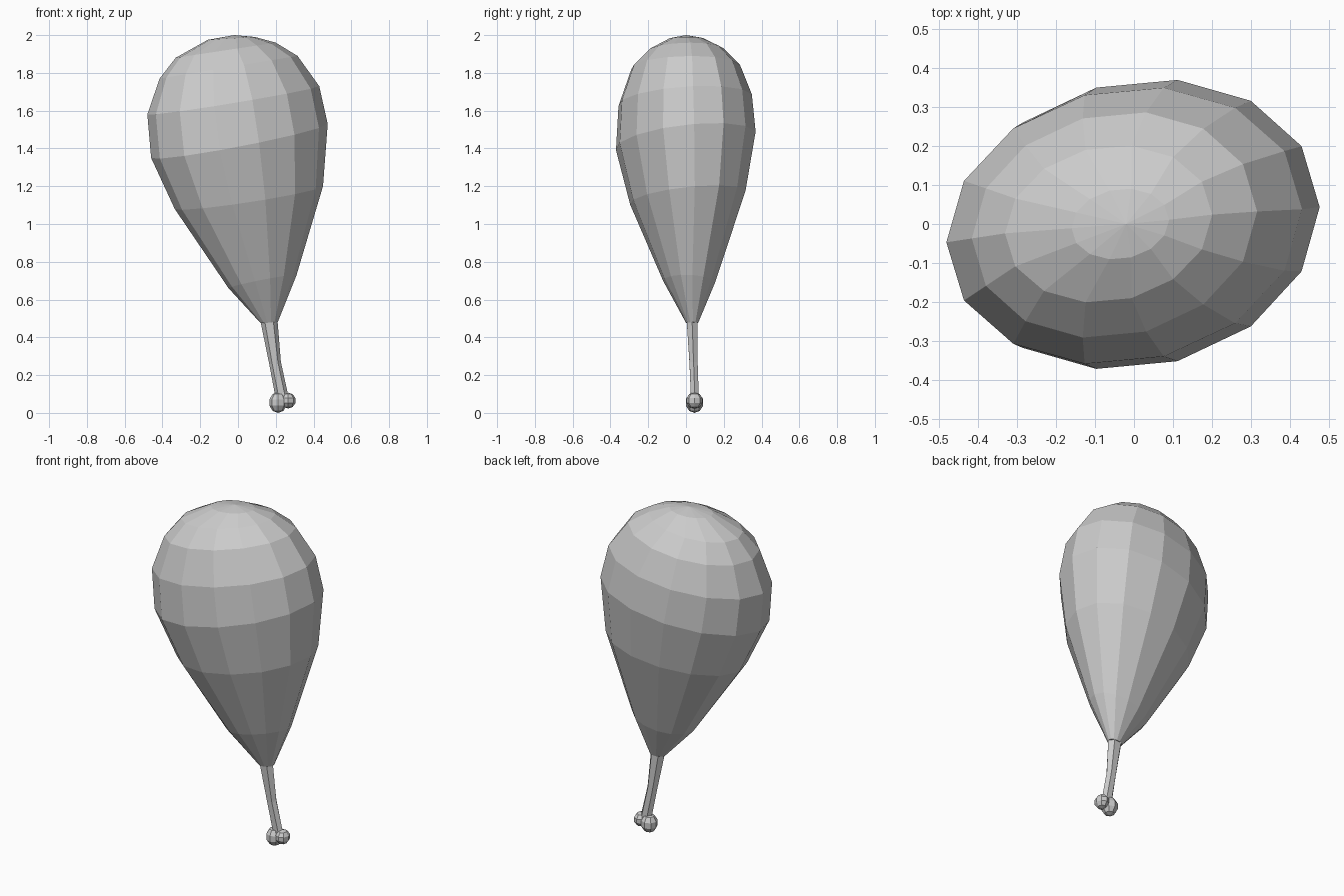
import bpy, bmesh
from math import cos, sin, pi
from mathutils import Matrix

if "Cube" in bpy.data.objects:
    bpy.data.objects.remove(bpy.data.objects["Cube"])


def make_object(name, bm):
    bmesh.ops.recalc_face_normals(bm, faces=bm.faces)
    mesh = bpy.data.meshes.new(name)
    bm.to_mesh(mesh)
    bm.free()
    obj = bpy.data.objects.new(name, mesh)
    bpy.context.collection.objects.link(obj)
    return obj


def loft(name, rings, sides, skew=0.0, top=None):
    """Rings are (x left, z left, x right, z right, y front, y back, z rise to back)."""
    bm = bmesh.new()
    loops = []
    for xl, zl, xr, zr, yf, yb, rise in rings:
        loop = []
        for i in range(sides):
            c, s = cos(2 * pi * i / sides), sin(2 * pi * i / sides)
            loop.append(bm.verts.new((
                (xl + xr) / 2 + (xr - xl) / 2 * c,
                (yf + yb) / 2 + (yb - yf) / 2 * (s + skew * c),
                (zl + zr) / 2 + (zr - zl) / 2 * c + rise * s)))
        loops.append(loop)
    for a, b in zip(loops, loops[1:]):
        for i in range(sides):
            j = (i + 1) % sides
            bm.faces.new((a[i], a[j], b[j], b[i]))
    bm.faces.new(loops[0])
    if top:
        tip = bm.verts.new(top)
        for i in range(sides):
            bm.faces.new((loops[-1][i], loops[-1][(i + 1) % sides], tip))
    else:
        bm.faces.new(loops[-1])
    return make_object(name, bm)


# Pear-shaped meat, made of tilted oval rings
loft("meat", [
    (0.12, 0.475, 0.21, 0.48, 0.00, 0.065, 0.0),
    (-0.05, 0.66, 0.31, 0.73, -0.12, 0.155, -0.01),
    (-0.335, 1.08, 0.45, 1.20, -0.295, 0.315, 0.025),
    (-0.46, 1.35, 0.475, 1.53, -0.37, 0.368, 0.03),
    (-0.48, 1.58, 0.43, 1.73, -0.357, 0.348, 0.015),
    (-0.415, 1.77, 0.315, 1.89, -0.29, 0.285, 0.0),
    (-0.33, 1.88, 0.20, 1.96, -0.20, 0.20, 0.0),
    (-0.16, 1.975, 0.09, 1.99, -0.09, 0.09, 0.0),
], 14, 0.12, (-0.02, 0.0, 2.0))

# Thin bone shaft
loft("bone_shaft", [
    (0.19, 0.06, 0.275, 0.075, 0.02, 0.07, 0.0),
    (0.195, 0.10, 0.262, 0.11, 0.022, 0.07, 0.0),
    (0.165, 0.26, 0.227, 0.27, 0.015, 0.065, 0.0),
    (0.12, 0.48, 0.21, 0.48, 0.00, 0.065, 0.0),
], 6)

# Two faceted knobs at the bone end
for name, centre, size in [
    ("bone_knob_left", (0.212, 0.045, 0.055), (0.048, 0.048, 0.055)),
    ("bone_knob_right", (0.266, 0.045, 0.065), (0.04, 0.045, 0.042)),
]:
    bm = bmesh.new()
    bmesh.ops.create_uvsphere(bm, u_segments=8, v_segments=5, radius=1,
                              matrix=Matrix.LocRotScale(centre, None, size))
    make_object(name, bm)
